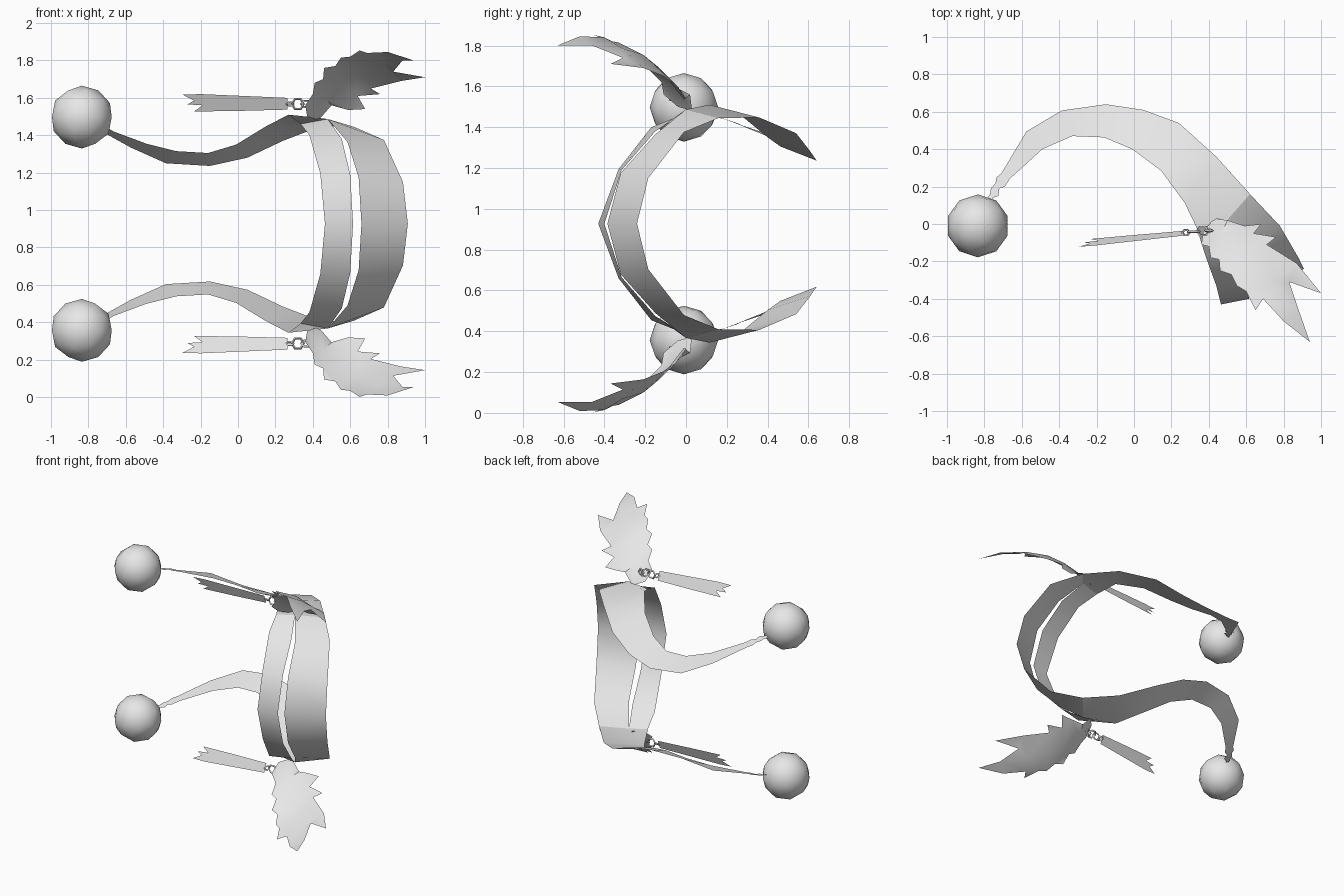
import bpy, bmesh, math
from mathutils import Vector, Matrix
from mathutils.geometry import delaunay_2d_cdt

if "Cube" in bpy.data.objects:
    bpy.data.objects.remove(bpy.data.objects["Cube"])

MID = 0.927  # height of the horizontal symmetry plane

grey = bpy.data.materials.new("light_grey")
grey.diffuse_color = (0.8, 0.8, 0.8, 1)
grey.use_nodes = True
grey.node_tree.nodes["Principled BSDF"].inputs["Base Color"].default_value = grey.diffuse_color


def finish(name, bm, angle=60):
    """Make an object whose upper half is mirrored below the middle plane."""
    bmesh.ops.translate(bm, verts=bm.verts, vec=(0, 0, -MID))
    me = bpy.data.meshes.new(name)
    bm.to_mesh(me)
    bm.free()
    me.materials.append(grey)
    ob = bpy.data.objects.new(name, me)
    ob.location.z = MID
    bpy.context.collection.objects.link(ob)
    mod = ob.modifiers.new("mirror", 'MIRROR')
    mod.use_axis = (False, False, True)
    mod.merge_threshold = 0.002
    bpy.context.view_layer.objects.active = ob
    ob.select_set(True)
    bpy.ops.object.shade_smooth_by_angle(angle=math.radians(angle))
    ob.select_set(False)
    return ob


def ribbon(bm, left, right):
    """Sheet of quads between two rails."""
    a = [bm.verts.new(p) for p in left]
    b = [bm.verts.new(p) for p in right]
    for i in range(len(a) - 1):
        bm.faces.new((a[i], b[i], b[i + 1], a[i + 1]))


# Pompom balls
bm = bmesh.new()
bmesh.ops.create_icosphere(bm, subdivisions=2, radius=0.168,
                           matrix=Matrix.Translation((-0.835, -0.01, 1.497)))
finish("pompom_ball", bm)

# Sweeping strap, from the frayed end at the ball to the band
inner = [(-0.78, 0.09, 1.46), (-0.755, 0.14, 1.455), (-0.725, 0.15, 1.45), (-0.72, 0.19, 1.44),
         (-0.69, 0.20, 1.435), (-0.665, 0.24, 1.42), (-0.49, 0.40, 1.355), (-0.33, 0.47, 1.315),
         (-0.16, 0.463, 1.305), (-0.01, 0.40, 1.35), (0.145, 0.285, 1.445),
         (0.27, 0.115, 1.51)]
outer = [(-0.80, 0.11, 1.45), (-0.77, 0.16, 1.445), (-0.765, 0.19, 1.44), (-0.74, 0.22, 1.43),
         (-0.735, 0.25, 1.42), (-0.71, 0.27, 1.41), (-0.575, 0.495, 1.335), (-0.385, 0.607, 1.25),
         (-0.15, 0.64, 1.236), (0.05, 0.61, 1.28), (0.24, 0.54, 1.37),
         (0.44, 0.36, 1.447)]
bm = bmesh.new()
ribbon(bm, inner, outer)
# Joining panel where the strap widens into the two bands
panel = [inner[-1], outer[-1], (0.62, 0.16, 1.445), (0.48, 0.0, 1.487), (0.335, -0.02, 1.46)]
v = [bm.verts.new(p) for p in panel]
bm.faces.new((v[0], v[1], v[3], v[4]))
bm.faces.new((v[1], v[2], v[3]))
bmesh.ops.remove_doubles(bm, verts=bm.verts, dist=0.001)
finish("strap", bm)

# Narrow band and wide band with a slit between them
bm = bmesh.new()
ribbon(bm,
       [(0.335, -0.02, 1.46), (0.382, -0.17, 1.40), (0.44, -0.33, 1.195), (0.465, -0.43, MID)],
       [(0.48, 0.0, 1.487), (0.555, -0.15, 1.38), (0.60, -0.315, 1.19), (0.615, -0.40, MID)])
finish("narrow_band", bm)
bm = bmesh.new()
ribbon(bm,
       [(0.48, 0.0, 1.487), (0.585, -0.15, 1.365), (0.645, -0.32, 1.175), (0.66, -0.385, MID)],
       [(0.62, 0.16, 1.445), (0.78, -0.01, 1.375), (0.882, -0.185, 1.15), (0.908, -0.24, MID)])
finish("wide_band", bm)

# Ragged feather: outline followed by inner ridge points
outline = [(0.37, -0.04, 1.50), (0.36, -0.11, 1.56), (0.40, -0.12, 1.62), (0.41, -0.18, 1.68),
           (0.455, -0.19, 1.70), (0.46, -0.25, 1.76), (0.52, -0.27, 1.77), (0.55, -0.33, 1.815),
           (0.60, -0.36, 1.82), (0.65, -0.46, 1.853), (0.69, -0.40, 1.84), (0.80, -0.52, 1.845),
           (0.94, -0.63, 1.80), (0.88, -0.46, 1.80), (0.83, -0.31, 1.74),
           (1.0, -0.37, 1.71), (0.87, -0.21, 1.69), (0.71, -0.11, 1.65), (0.76, -0.07, 1.62),
           (0.64, -0.05, 1.61), (0.68, 0.0, 1.54), (0.59, -0.01, 1.535), (0.50, 0.02, 1.56),
           (0.43, 0.03, 1.48)]
ridge = [(0.46, -0.06, 1.60), (0.55, -0.13, 1.69), (0.64, -0.21, 1.755), (0.76, -0.31, 1.785)]
pts = outline + ridge
n = len(outline)
co, _, faces, orig, _, _ = delaunay_2d_cdt(
    [Vector(p[:2]) for p in pts], [(i, (i + 1) % n) for i in range(n)], [list(range(n))], 1, 1e-5)
bm = bmesh.new()
vs = [bm.verts.new(pts[o[0]] if o else (c.x, c.y, 1.65)) for c, o in zip(co, orig)]
for f in faces:
    bm.faces.new([vs[i] for i in f])
finish("feather", bm)

# Hanging tag with a torn end, leaning slightly forward at the top
bm = bmesh.new()
tag = [(0.264, 1.60), (-0.20, 1.62), (-0.296, 1.617), (-0.235, 1.585), (-0.27, 1.565),
       (-0.19, 1.56), (-0.235, 1.527), (0.0, 1.53), (0.264, 1.537)]
bm.faces.new([bm.verts.new((x, -0.05 + 0.095 * (x - 0.264) - 0.4 * (z - 1.57), z)) for x, z in tag])
bmesh.ops.triangulate(bm, faces=bm.faces)
finish("tag", bm)

# Chain links between tag and feather
bm = bmesh.new()
for x, r, turn in ((0.278, 0.018, 60), (0.32, 0.031, 0), (0.368, 0.031, 55), (0.40, 0.02, 10)):
    place = (Matrix.Translation((x, -0.048 + 0.1 * (x - 0.264), 1.567))
             @ Matrix.Rotation(math.radians(turn), 4, 'X'))
    grid = []
    for i in range(6):
        a = math.tau * i / 6
        ring = []
        for j in range(4):
            b = math.tau * j / 4
            d = r + 0.007 * math.cos(b)
            ring.append(bm.verts.new(place @ Vector((d * math.cos(a), 0.007 * math.sin(b), d * math.sin(a)))))
        grid.append(ring)
    for i in range(6):
        for j in range(4):
            p, q = grid[i], grid[(i + 1) % 6]
            bm.faces.new((p[j], p[(j + 1) % 4], q[(j + 1) % 4], q[j]))
bmesh.ops.recalc_face_normals(bm, faces=bm.faces)
finish("chain_links", bm)
